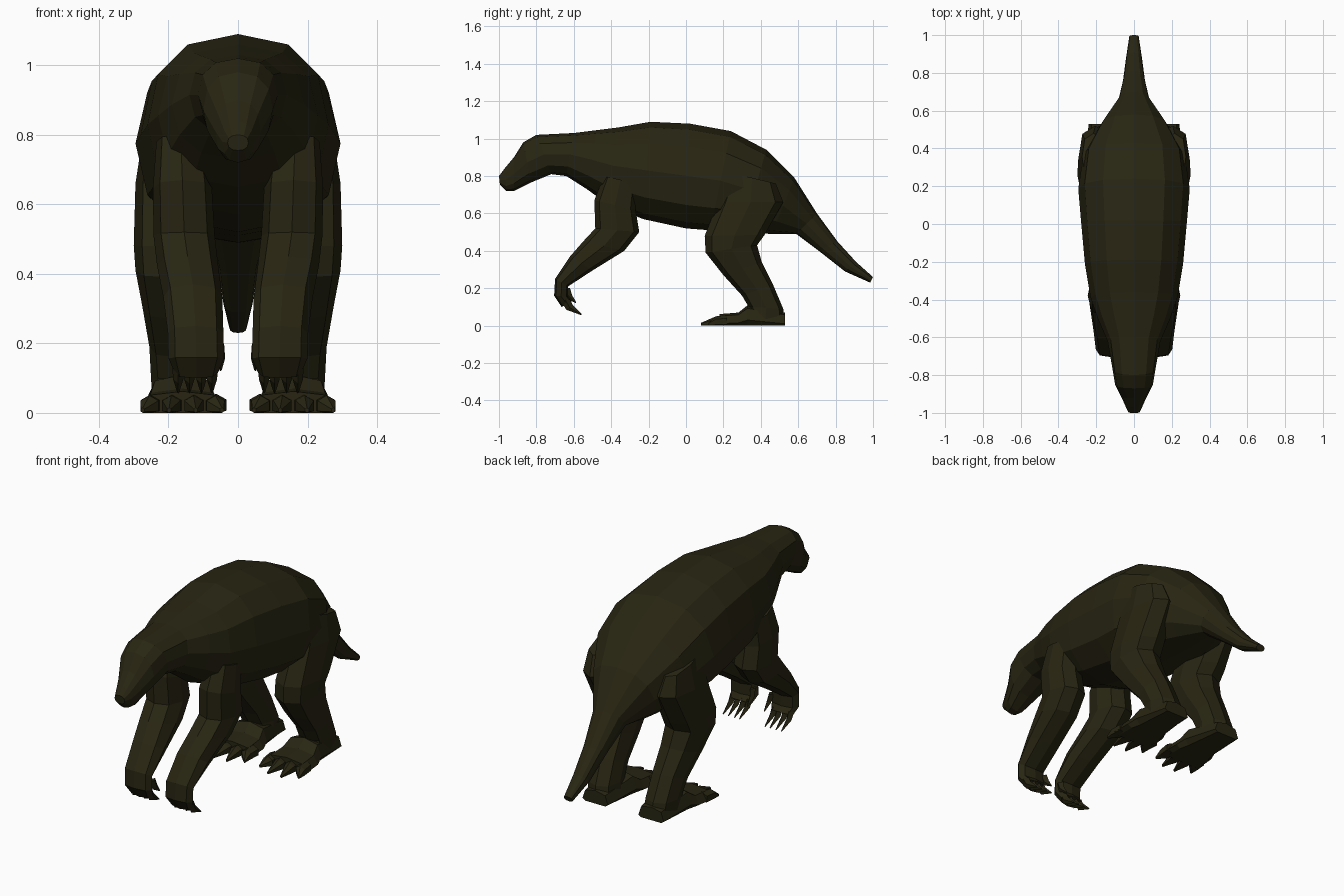
import bpy, bmesh, math
from mathutils import Vector

fur = bpy.data.materials.new("dark olive fur")
fur.diffuse_color = (0.021, 0.0185, 0.006, 1)


def loft(bm, rings, sides, power=1.0):
    """Skin rings given as (y1, z1, y2, z2, centre x, half width)."""
    loops = []
    for y1, z1, y2, z2, cx, w in rings:
        a, b = Vector((cx, y1, z1)), Vector((cx, y2, z2))
        mid, half = (a + b) / 2, (a - b) / 2
        loop = []
        for i in range(sides):
            t = 2 * math.pi * i / sides
            c, s = math.cos(t), math.sin(t)
            c = math.copysign(abs(c) ** power, c)
            s = math.copysign(abs(s) ** power, s)
            p = mid + half * c + Vector((w * s, 0, 0))
            p.z = max(p.z, 0)
            loop.append(bm.verts.new(p))
        loops.append(loop)
    for l0, l1 in zip(loops, loops[1:]):
        for i in range(sides):
            j = (i + 1) % sides
            bm.faces.new((l0[i], l0[j], l1[j], l1[i]))
    bm.faces.new(loops[0])
    bm.faces.new(loops[-1])


def part(name, lofts, sides, power=1.0, mirror=True):
    bm = bmesh.new()
    for rings in lofts:
        loft(bm, rings, sides, power)
    bmesh.ops.recalc_face_normals(bm, faces=bm.faces)
    me = bpy.data.meshes.new(name)
    bm.to_mesh(me)
    bm.free()
    me.materials.append(fur)
    ob = bpy.data.objects.new(name, me)
    bpy.context.collection.objects.link(ob)
    if mirror:
        ob.modifiers.new("mirror", 'MIRROR').use_mirror_merge = False
    return ob


# head, torso and tail: back line point, belly line point, half width
body = [
    (-1.00, .80, -.995, .755, 0, .03),
    (-.97, .84, -.96, .72, 0, .045),
    (-.92, .90, -.92, .72, 0, .065),
    (-.87, .98, -.83, .765, 0, .10),
    (-.80, 1.02, -.72, .81, 0, .115),
    (-.60, 1.03, -.64, .80, 0, .14),
    (-.48, 1.045, -.53, .73, 0, .19),
    (-.36, 1.06, -.42, .65, 0, .23),
    (-.19, 1.09, -.23, .57, 0, .26),
    (.02, 1.08, .0, .52, 0, .28),
    (.24, 1.04, .13, .51, 0, .295),
    (.43, .94, .30, .50, 0, .27),
    (.58, .79, .46, .49, 0, .18),
    (.70, .60, .59, .49, 0, .085),
    (.81, .45, .71, .40, 0, .058),
    (.91, .34, .85, .29, 0, .042),
    (1.0, .26, .985, .23, 0, .025),
]
part("body", [body], 12, 0.85, mirror=False)

# front legs with curled paws
front = [
    (-.44, .80, -.26, .76, .165, .07),
    (-.49, .67, -.27, .62, .16, .085),
    (-.485, .52, -.25, .50, .155, .088),
    (-.55, .45, -.33, .40, .145, .088),
    (-.62, .37, -.50, .295, .13, .085),
    (-.70, .25, -.63, .21, .122, .08),
    (-.705, .16, -.63, .155, .12, .08),
    (-.665, .10, -.61, .13, .12, .062),
]
part("front_legs", [front], 8, 0.8)

# front claws: four hooked fingers and an inner thumb
claws = []
for x in (.075, .105, .14, .172):
    claws.append([(-.67, .135, -.62, .14, x, .017), (-.64, .085, -.605, .11, x, .015),
                  (-.56, .056, -.557, .062, x, .003)])
claws.append([(-.67, .20, -.62, .20, .055, .015), (-.645, .15, -.61, .165, .05, .013),
              (-.59, .12, -.587, .125, .05, .003)])
part("front_claws", claws, 4)

# hind legs
hind = [
    (.23, .82, .48, .76, .215, .06),
    (.17, .66, .52, .66, .205, .09),
    (.10, .48, .42, .485, .20, .10),
    (.105, .39, .38, .43, .195, .10),
    (.20, .27, .405, .34, .185, .09),
    (.30, .16, .465, .22, .175, .08),
    (.335, .10, .52, .09, .17, .08),
    (.32, .03, .53, .02, .165, .08),
]
part("hind_legs", [hind], 8, 0.8)

# flat hind feet, widening toward the toes
foot = [
    (.53, .07, .53, -.05, .165, .075),
    (.33, .11, .33, -.05, .16, .10),
    (.28, .07, .28, -.04, .16, .115),
    (.18, .062, .18, -.04, .16, .12),
]
part("hind_feet", [foot], 8, 0.7)

# hind toe claws, fanned out
toes = []
for k, tip in ((-.095, .12), (-.032, .08), (.032, .08), (.095, .12)):
    x = .16 + k
    toes.append([(.22, .055, .22, -.01, x * .97, .034), (.16, .05, .16, -.01, x, .03),
                 (tip, .015, tip, 0, .16 + k * 1.2, .006)])
part("hind_claws", toes, 6)
